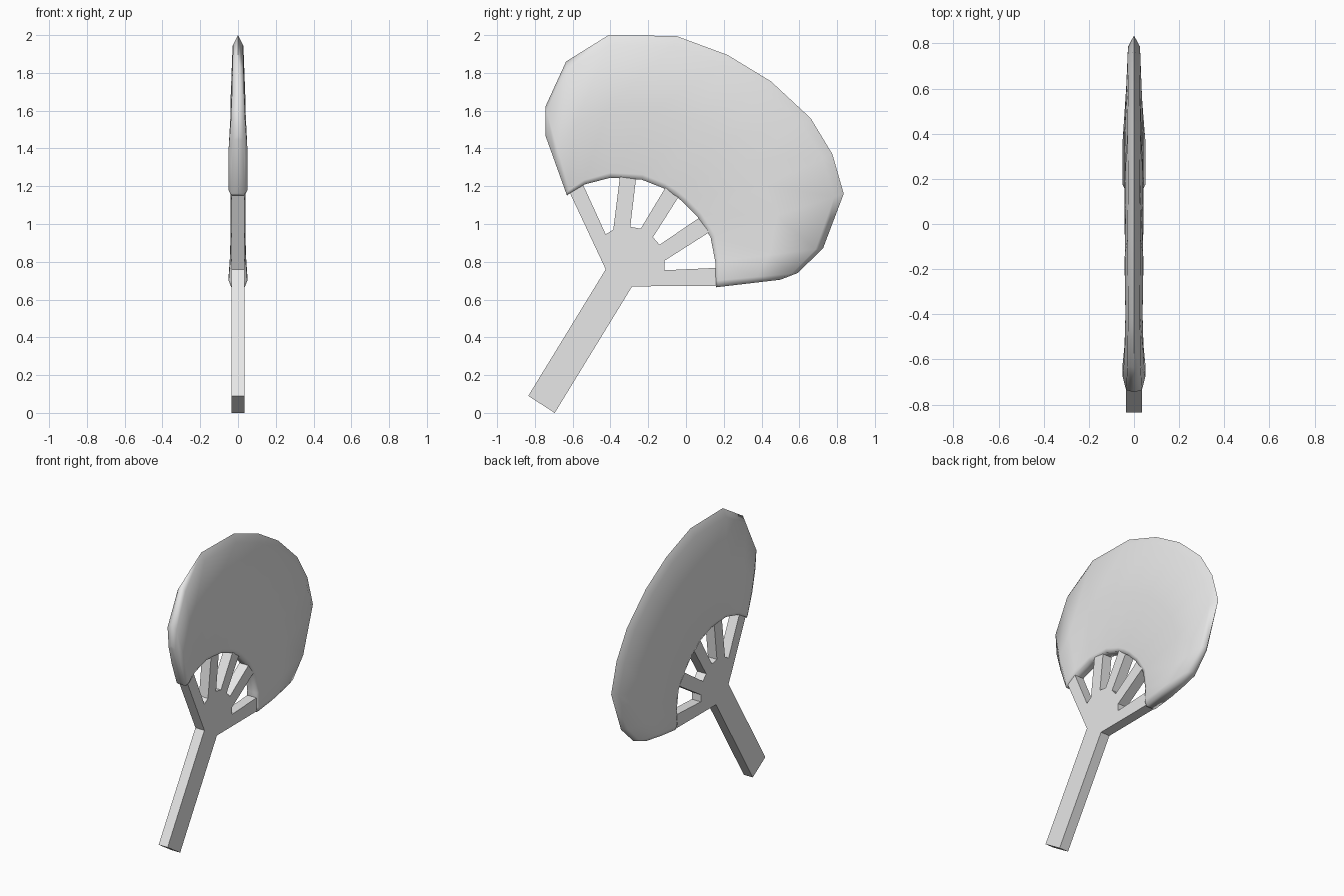
import bpy, bmesh, math
from mathutils import Vector

if "Cube" in bpy.data.objects:
    bpy.data.objects.remove(bpy.data.objects["Cube"])

grey = bpy.data.materials.new("light_grey")
grey.diffuse_color = (0.8, 0.8, 0.8, 1)
grey.use_nodes = True
grey.node_tree.nodes["Principled BSDF"].inputs["Base Color"].default_value = grey.diffuse_color


def finish(name, bm):
    bmesh.ops.recalc_face_normals(bm, faces=bm.faces)
    mesh = bpy.data.meshes.new(name)
    bm.to_mesh(mesh)
    bm.free()
    obj = bpy.data.objects.new(name, mesh)
    bpy.context.collection.objects.link(obj)
    mesh.materials.append(grey)
    return obj


# Handle, hub and five ribs: one flat outline (y, z) given a thickness along x
outline = [(-.835, .09), (-.695, 0), (-.285, .67), (.17, .672), (.17, .768),
           (-.115, .755), (-.115, .805), (.16, .98), (.11, 1.06), (-.14, .89),
           (-.175, .93), (-.01, 1.19), (-.08, 1.24), (-.24, .975),
           (-.295, .985), (-.26, 1.28), (-.345, 1.29), (-.385, .97),
           (-.425, .945), (-.555, 1.23), (-.628, 1.193), (-.425, .76)]
bm = bmesh.new()
face = bm.faces.new([bm.verts.new((-.035, y, z)) for y, z in outline])
extruded = bmesh.ops.extrude_face_region(bm, geom=[face])
bmesh.ops.translate(bm, vec=(.07, 0, 0),
                    verts=[v for v in extruded["geom"] if isinstance(v, bmesh.types.BMVert)])
finish("handle_and_ribs", bm)

# Fan leaf: spokes from the inner arc to the outer arc, each with a half thickness
inner = [(-.63, 1.15), (-.612, 1.165), (-.535, 1.21), (-.40, 1.245), (-.235, 1.235),
         (-.12, 1.19), (-.065, 1.155), (-.02, 1.12), (.06, 1.04), (.13, .93),
         (.155, .8), (.158, .70), (.16, .665)]
outer = [(-.745, 1.47), (-.745, 1.62), (-.635, 1.86), (-.41, 2), (-.05, 1.995),
         (.22, 1.895), (.45, 1.755), (.66, 1.56), (.775, 1.37), (.835, 1.16),
         (.725, .87), (.59, .74), (.5, .705)]
half = [.036, .05, .042, .038, .041, .038, .041, .038, .041, .038, .042, .05, .036]
# Section along a spoke: position and share of the half thickness
section = [(0, .86), (.035, 1), (.5, 1), (.93, .7), (1, 0)]

bm = bmesh.new()
loops = []
for a, b, h in zip(inner, outer, half):
    a, b = Vector((0, *a)), Vector((0, *b))
    side = {s: [bm.verts.new(a.lerp(b, t) + Vector((s * h * w, 0, 0)))
                for t, w in section[:-1]] for s in (1, -1)}
    loops.append(side[1] + [bm.verts.new(b)] + side[-1][::-1])
for p, q in zip(loops, loops[1:]):
    for i in range(len(p)):
        j = (i + 1) % len(p)
        bm.faces.new((p[i], p[j], q[j], q[i]))
bm.faces.new(loops[0])
bm.faces.new(loops[-1])
leaf = finish("fan_leaf", bm)
bpy.context.view_layer.objects.active = leaf
leaf.select_set(True)
bpy.ops.object.shade_smooth_by_angle(angle=math.radians(85))
